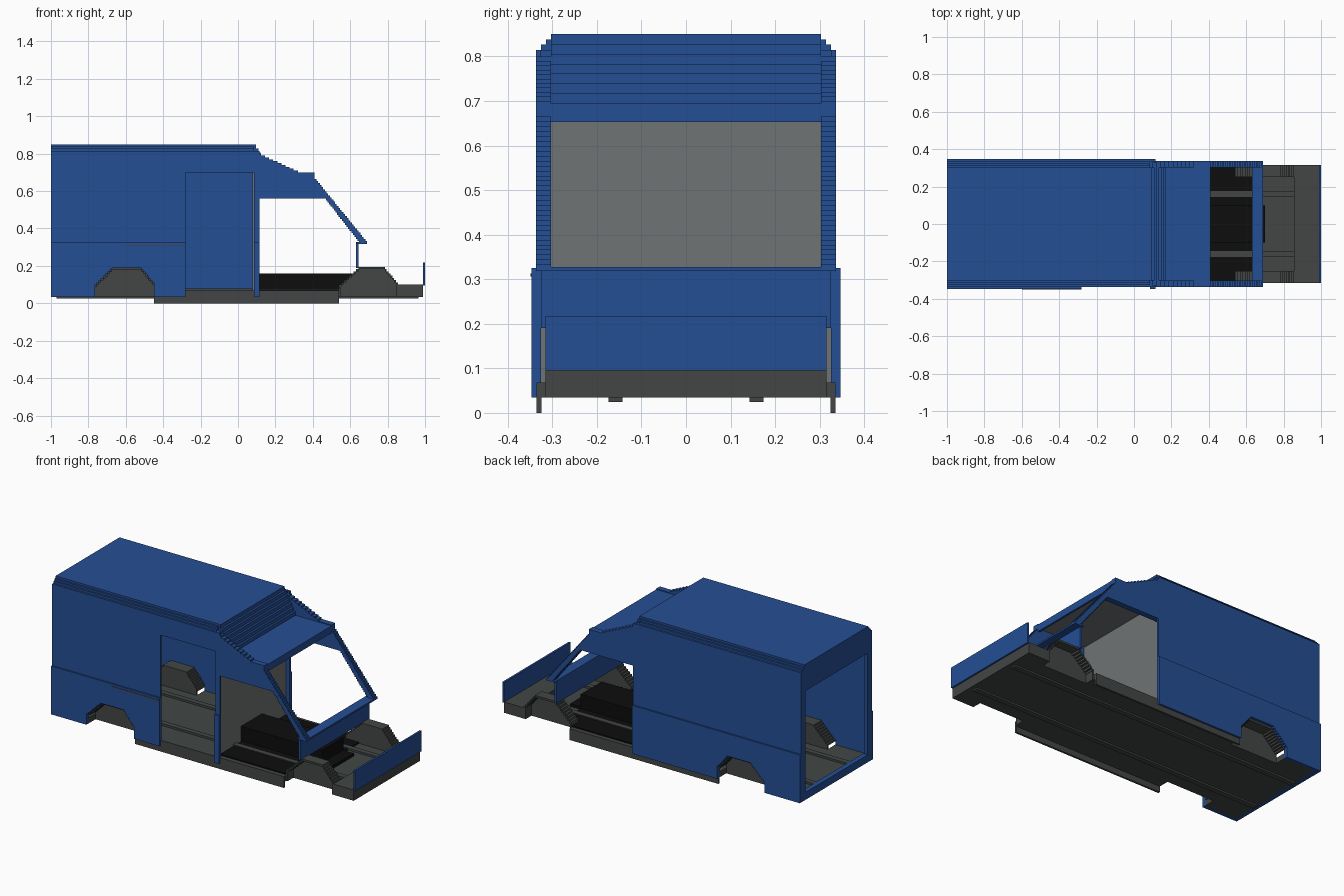
import bpy, bmesh

if "Cube" in bpy.data.objects:
    bpy.data.objects.remove(bpy.data.objects["Cube"])


def material(name, rgb):
    m = bpy.data.materials.new(name)
    m.diffuse_color = (*rgb, 1)
    m.use_nodes = True
    m.node_tree.nodes["Principled BSDF"].inputs["Base Color"].default_value = m.diffuse_color
    return m


BLUE = material("body_blue", (0.018, 0.077, 0.295))
DARK = material("dark_grey", (0.054, 0.061, 0.059))
GREY = material("panel_grey", (0.162, 0.172, 0.178))
BLACK = material("cab_black", (0.004, 0.004, 0.004))


def prism(name, pts, a, b, mat, axis="y"):
    """Extrude a closed 2D outline between a and b along the given axis."""
    place = {"x": lambda p, t: (t, p[0], p[1]),
             "y": lambda p, t: (p[0], t, p[1]),
             "z": lambda p, t: (p[0], p[1], t)}[axis]
    bm = bmesh.new()
    lo = [bm.verts.new(place(p, a)) for p in pts]
    hi = [bm.verts.new(place(p, b)) for p in pts]
    bm.faces.new(lo)
    bm.faces.new(hi)
    for i in range(len(pts)):
        j = (i + 1) % len(pts)
        bm.faces.new((lo[i], lo[j], hi[j], hi[i]))
    bmesh.ops.recalc_face_normals(bm, faces=bm.faces)
    me = bpy.data.meshes.new(name)
    bm.to_mesh(me)
    bm.free()
    me.materials.append(mat)
    ob = bpy.data.objects.new(name, me)
    bpy.context.collection.objects.link(ob)
    return ob


def box(name, x, y, z, mat):
    return prism(name, [(x[0], z[0]), (x[1], z[0]), (x[1], z[1]), (x[0], z[1])],
                 y[0], y[1], mat)


def stairs(p, q, n):
    """Stepped line from p to q with n equal steps, treads first."""
    dx, dz = (q[0] - p[0]) / n, (q[1] - p[1]) / n
    out = [p]
    for i in range(n):
        out.append((p[0] + dx * (i + 1), p[1] + dz * i))
        out.append((p[0] + dx * (i + 1), p[1] + dz * (i + 1)))
    return out


def arch_line(x0, x1, x2, x3, top):
    """Stepped wheel arch outline from rear to front."""
    return stairs((x0, 0.10), (x1, top), 8) + stairs((x2, top), (x3, 0.10), 8)


REAR = arch_line(-0.765, -0.675, -0.525, -0.45, 0.19)
FRONT = arch_line(0.54, 0.645, 0.775, 0.855, 0.195)


def side_wall(x_front, top):
    """Wall outline with the rear wheel cut-out."""
    return ([(-1, 0.035), (-0.765, 0.035)] + REAR +
            [(-0.45, 0.035), (x_front, 0.035), (x_front, top), (-1, top)])


def arch(name, line, s, y_in, y_out, closed):
    x0, x3 = line[0][0], line[-1][0]
    under = [(x, z - 0.012) for x, z in reversed(line)]
    prism(name + "_shell", line + under, s * y_in, s * y_out, DARK)
    prism(name + "_inner_wall", [(x0, 0.035)] + line + [(x3, 0.035)],
          s * y_in, s * (y_in + 0.01), DARK)
    if closed:
        for x in (x0, x3 - 0.01):
            box(name + "_end", (x, x + 0.01), (s * y_in, s * y_out), (0.035, 0.1), DARK)


# Cargo side walls: solid on +y, sliding door opening on -y
for label, top, y0, y1 in (("wall", 0.815, 0.325, 0.337),
                           ("lower_panel", 0.325, 0.33, 0.347)):
    prism("closed_side_" + label, side_wall(0.115, top), y0, y1, BLUE)
    prism("door_side_" + label, side_wall(-0.28, top), -y1, -y0, BLUE)
    box("door_side_pillar_" + label, (0.085, 0.115), (-y1, -y0), (0.035, top), BLUE)
box("door_header", (-0.28, 0.085), (-0.337, -0.325), (0.70, 0.815), BLUE)
box("door_rail", (-0.6, -0.28), (-0.349, -0.346), (0.306, 0.313), DARK)

# Cargo roof with stepped edges
edge = [(0.337, 0.80), (0.337, 0.815), (0.325, 0.815), (0.325, 0.827), (0.314, 0.827),
        (0.314, 0.838), (0.303, 0.838), (0.303, 0.85)]
prism("cargo_roof", edge + [(-y, z) for y, z in reversed(edge)], -1, 0.085, BLUE, "x")

# Rear door frame
box("rear_header", (-1, -0.98), (-0.325, 0.325), (0.69, 0.81), BLUE)
box("rear_sill", (-1, -0.97), (-0.335, 0.335), (0.035, 0.08), BLUE)

# Cab centre roof, recessed between the side rails
step = stairs((0.085, 0.85), (0.17, 0.695), 7)
prism("cab_roof", step + [(0.41, 0.695), (0.41, 0.653), (0.398, 0.653), (0.398, 0.683),
                          (0.15, 0.683), (0.085, 0.78)], -0.303, 0.303, BLUE)
box("cab_headliner", (0.09, 0.398), (-0.325, 0.325), (0.674, 0.682), GREY)

# Cab side: roof rail, window header and screen pillar
cab_side = ([(0.085, 0.815), (0.1, 0.815)] + stairs((0.1, 0.80), (0.32, 0.70), 10) +
            [(0.41, 0.70)] + stairs((0.41, 0.665), (0.69, 0.322), 31) +
            list(reversed(stairs((0.462, 0.56), (0.648, 0.322), 22)[1:])) +
            [(0.462, 0.56), (0.085, 0.56)])
for s, side in ((-1, "right"), (1, "left")):
    prism("cab_side_" + side, cab_side, s * 0.303, s * 0.337, BLUE)
    box("rear_post_" + side, (-1, -0.98), (s * 0.295, s * 0.33), (0.035, 0.81), BLUE)
    arch("rear_arch_" + side, REAR, s, 0.25, 0.33, False)
    arch("front_arch_" + side, FRONT, s, 0.25, 0.315, True)
    box("side_sill_" + side, (-0.45, 0.54), (s * 0.324, s * 0.336), (0, 0.068), DARK)
    box("chassis_rail_" + side, (-0.97, 0.965), (s * 0.142, s * 0.174), (0.025, 0.036), DARK)
    box("floor_rib_" + side, (-0.97, 0.86), (s * 0.145, s * 0.177), (0.06, 0.08), DARK)
    # Black cab floor each side of the rib
    box("cab_floor_inner_" + side, (0.1, 0.63), (s * 0.09, s * 0.145), (0.06, 0.075), BLACK)
    box("cab_floor_outer_" + side, (0.1, 0.54), (s * 0.177, s * 0.31), (0.06, 0.075), BLACK)
    box("cab_floor_toe_" + side, (0.54, 0.63), (s * 0.177, s * 0.25), (0.06, 0.075), BLACK)

# Windscreen base, firewall and bumper plate
box("windscreen_base", (0.63, 0.69), (-0.337, 0.337), (0.318, 0.328), BLUE)
box("firewall", (0.632, 0.645), (-0.326, 0.326), (0.19, 0.32), BLUE)
box("front_plate", (0.988, 1.0), (-0.315, 0.315), (0.095, 0.218), BLUE)

# Floor with wheel well notches
half = [(-0.98, 0.325), (-0.765, 0.325), (-0.765, 0.25), (-0.45, 0.25), (-0.45, 0.325),
        (0.54, 0.325), (0.54, 0.25), (0.855, 0.25), (0.855, 0.315), (0.988, 0.315)]
prism("floor", half + [(x, -y) for x, y in reversed(half)], 0.035, 0.068, DARK, "z")
box("nose_block", (0.855, 0.99), (-0.315, 0.315), (0.035, 0.10), DARK)

# Bulkhead and cab tunnel
box("bulkhead", (0.078, 0.09), (-0.325, 0.325), (0.066, 0.70), GREY)
box("cab_tunnel", (0.09, 0.63), (-0.1, 0.1), (0.06, 0.16), BLACK)
box("tunnel_nose", (0.63, 0.70), (-0.1, 0.1), (0.06, 0.085), BLACK)
